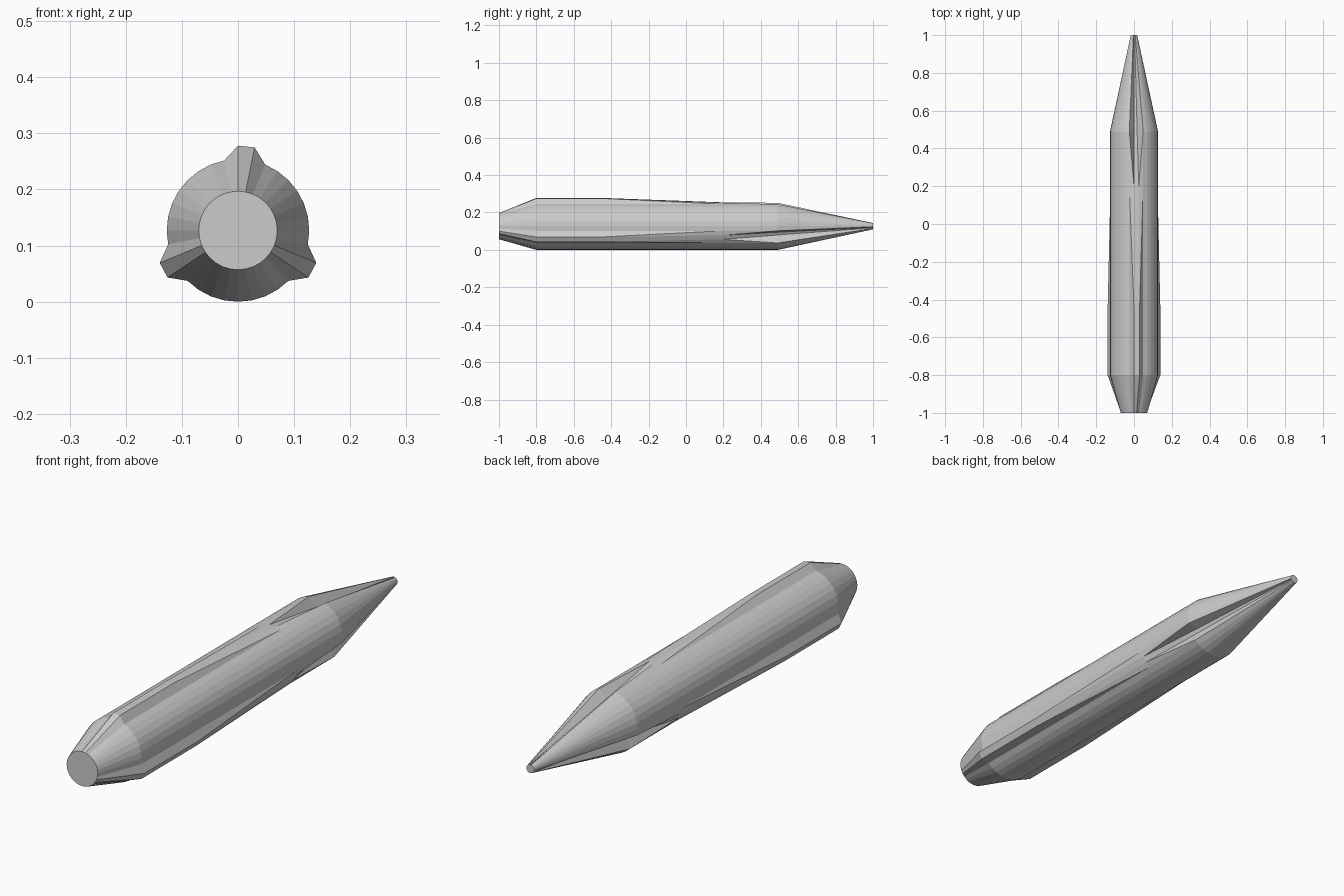
import bpy, bmesh
from math import cos, sin, radians

if "Cube" in bpy.data.objects:
    bpy.data.objects.remove(bpy.data.objects["Cube"])

SIDES = 32
CENTRE_Z = 0.127
# Stations along the body: y, round radius, radius along the three fins / grooves
STATIONS = [
    (-1.0, 0.070, 0.070),
    (-0.8, 0.127, 0.151),    # fins stand proud near the tail
    (-0.45, 0.127, 0.151),
    (0.2, 0.127, 0.127),     # fins fade into the round body
    (0.49, 0.127, 0.085),    # grooves cut into the shoulder
    (1.0, 0.017, 0.017),
]
# Each fin is two neighbouring columns: top, lower left, lower right
FIN_COLUMNS = {7, 8, 18, 19, 29, 30}

bm = bmesh.new()
rings = []
for y, radius, fin_radius in STATIONS:
    ring = []
    for i in range(SIDES):
        a = radians(360 * i / SIDES)
        r = fin_radius if i in FIN_COLUMNS else radius
        ring.append(bm.verts.new((r * cos(a), y, CENTRE_Z + r * sin(a))))
    rings.append(ring)

# Side walls; the warped walls beside each fin are split from the fin outward
for s, (a, b) in enumerate(zip(rings, rings[1:])):
    for i in range(SIDES):
        j = (i + 1) % SIDES
        fin_i, fin_j = i in FIN_COLUMNS, j in FIN_COLUMNS
        if s in (2, 3) and fin_i and not fin_j:
            bm.faces.new((a[i], b[i], b[j]))
            bm.faces.new((a[i], b[j], a[j]))
        elif s in (2, 3) and fin_j and not fin_i:
            bm.faces.new((a[j], a[i], b[i]))
            bm.faces.new((a[j], b[i], b[j]))
        else:
            bm.faces.new((a[i], b[i], b[j], a[j]))

# Flat tail and tip
bm.faces.new(rings[0])
bm.faces.new(rings[-1][::-1])
bmesh.ops.recalc_face_normals(bm, faces=bm.faces)

mesh = bpy.data.meshes.new("pointed_body")
bm.to_mesh(mesh)
bm.free()
body = bpy.data.objects.new("pointed_body", mesh)
bpy.context.collection.objects.link(body)
